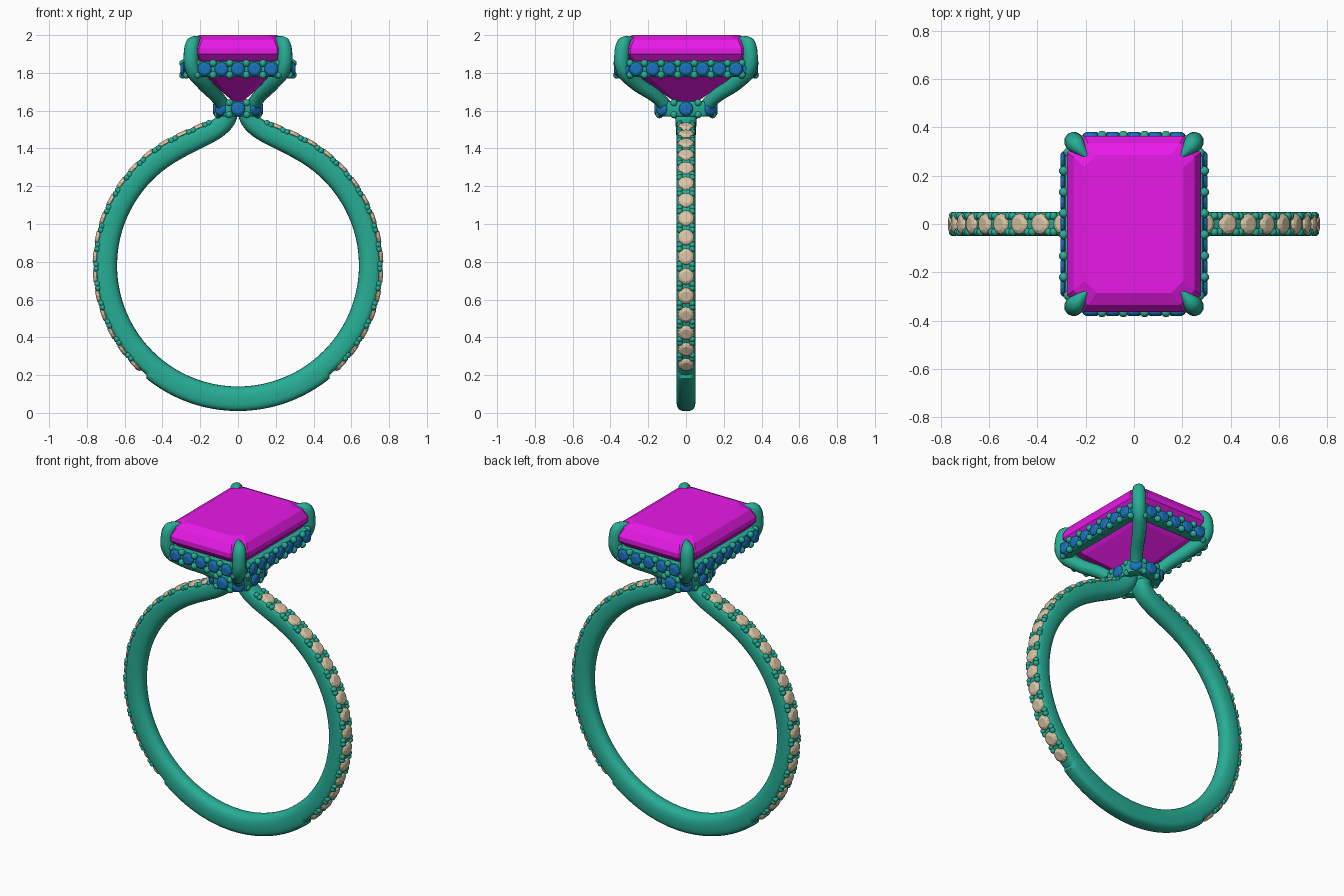
import bpy, bmesh
from math import sin, cos, pi, radians
from mathutils import Vector, Matrix

if "Cube" in bpy.data.objects:
    bpy.data.objects.remove(bpy.data.objects["Cube"])

def mat(name, c):
    m = bpy.data.materials.new(name)
    m.diffuse_color = (*c, 1)
    m.use_nodes = True
    m.node_tree.nodes["Principled BSDF"].inputs["Base Color"].default_value = m.diffuse_color
    return m

METAL = mat("green_metal", (0.02, 0.42, 0.30))
PINK = mat("magenta_gem", (0.80, 0.01, 0.80))
BLUE = mat("blue_gem", (0.01, 0.17, 0.50))
TAN = mat("tan_gem", (0.70, 0.56, 0.38))

def finish(name, bm, m, smooth=True):
    bmesh.ops.recalc_face_normals(bm, faces=bm.faces)
    me = bpy.data.meshes.new(name)
    bm.to_mesh(me)
    bm.free()
    me.materials.append(m)
    ob = bpy.data.objects.new(name, me)
    bpy.context.collection.objects.link(ob)
    if smooth:
        bpy.ops.object.select_all(action='DESELECT')
        ob.select_set(True)
        bpy.context.view_layer.objects.active = ob
        bpy.ops.object.shade_smooth_by_angle(angle=radians(40))
    return ob

def loft(bm, rings, closed=False):
    """Skin a list of equal-length point rings; cap the ends unless closed."""
    vs = [[bm.verts.new(p) for p in r] for r in rings]
    n = len(vs[0])
    pairs = list(zip(vs, vs[1:])) + ([(vs[-1], vs[0])] if closed else [])
    for a, b in pairs:
        for i in range(n):
            j = (i + 1) % n
            bm.faces.new((a[i], a[j], b[j], b[i]))
    if not closed:
        bm.faces.new(vs[0])
        bm.faces.new(vs[-1])

def octagon(hx, hy, c, z):
    q = [(hx, hy - c), (hx - c, hy), (c - hx, hy), (-hx, hy - c)]
    return [Vector((x, y, z)) for x, y in q + [(-x, -y) for x, y in q]]

def add_stone(bm, pos, normal, r):
    """Round faceted stone, table at pos facing along normal."""
    M = Matrix.Translation(pos) @ normal.to_track_quat('Z', 'Y').to_matrix().to_4x4()
    prof = [(0.6, 0), (0.88, -0.15), (1, -0.35), (1, -0.42), (0.1, -1.1)]
    loft(bm, [[M @ Vector((r * k * cos(i * pi / 6), r * k * sin(i * pi / 6), r * h))
               for i in range(12)] for k, h in prof])

def add_bead(bm, pos, r):
    bmesh.ops.create_icosphere(bm, subdivisions=2, radius=r, matrix=Matrix.Translation(pos))

# --- band path: circle running up into a curved shoulder (right half) ---
CZ, R = 0.78, 0.705
half = []
for i in range(153):
    a = radians(-90 + i)
    half.append(Vector((R * cos(a), 0, CZ + R * sin(a))))
p0 = half[-1]
t0 = Vector((-sin(radians(62)), 0, cos(radians(62))))
ctrl = [p0, p0 + t0 * 0.14, Vector((0.05, 0, 1.50)), Vector((0.045, 0, 1.60))]
for i in range(1, 25):
    t = i / 24
    w = [(1 - t) ** 3, 3 * t * (1 - t) ** 2, 3 * t * t * (1 - t), t ** 3]
    half.append(sum((c * k for c, k in zip(ctrl, w)), Vector()))
norms = []
for i in range(len(half)):
    d = half[min(i + 1, len(half) - 1)] - half[max(i - 1, 0)]
    norms.append(Vector((d.z, 0, -d.x)).normalized())
norms[0] = Vector((0, 0, -1))

def mirror(v):
    return Vector((-v.x, v.y, v.z))

# --- band: rounded section swept along the path, cut down where stones sit ---
def section(i, flip):
    p, n = half[i], norms[i]
    s = max(0, (i - 152) / 24)
    top = 0.065 if i < 40 else 0.05
    low = 0.065 - 0.02 * s
    pts = []
    for k in range(24):
        a = 2 * pi * k / 24
        c, q = cos(a), sin(a)
        e = 0.6 if q > 0 else 0.85
        y = (0.05 + 0.01 * s * s) * (1 if c > 0 else -1) * abs(c) ** e
        v = p + n * (top * q ** e if q > 0 else -low * abs(q) ** e) + Vector((0, y, 0))
        pts.append(mirror(v) if flip else v)
    return pts

bm = bmesh.new()
last = len(half) - 1
loft(bm, [section(i, True) for i in range(last, 0, -1)] + [section(i, False) for i in range(last + 1)])
finish("band", bm, METAL)

# --- pave stones and beads along both sides of the band ---
cum = [0]
for a, b in zip(half, half[1:]):
    cum.append(cum[-1] + (b - a).length)

def at(s):
    i = min(range(len(cum)), key=lambda k: abs(cum[k] - s))
    f = (s - cum[i]) / 0.0123
    j = min(i + 1, last)
    return half[i] + (half[j] - half[i]) * f, norms[i]

stones, beads = bmesh.new(), bmesh.new()
start, step, count = cum[46], 0.0975, 16
for k in range(count):
    p, n = at(start + k * step)
    q, m = at(start + (k + 0.5) * step)
    for f in (lambda v: v, mirror):
        add_stone(stones, f(p + n * 0.064), f(n), 0.044)
        for y in (-0.033, 0.033):
            for g in (-0.011, 0.011):
                t = Vector((-m.z, 0, m.x)) * g
                add_bead(beads, f(q + m * 0.045 + t + Vector((0, y, 0))), 0.017)
finish("band_stones", stones, TAN, False)
finish("band_beads", beads, METAL)

# --- stone-set rectangular frames: upper halo and lower gallery ---
def stone_frame(name, hx, hy, c, z, h, depth, nx, ny, gx, gy, r):
    bm = bmesh.new()
    ix, iy, ic = hx - depth, hy - depth, c * 0.6
    loft(bm, [octagon(hx, hy, c, z - h), octagon(hx, hy, c, z + h),
              octagon(ix, iy, ic, z + h), octagon(ix, iy, ic, z - h)], True)
    bmesh.ops.bevel(bm, geom=bm.edges[:], offset=0.01, segments=2, affect='EDGES', profile=0.5)
    finish(name, bm, METAL)
    X, Y = Vector((1, 0, 0)), Vector((0, 1, 0))
    spots = [(Vector((hx, (i - (ny - 1) / 2) * gy, z)), X) for i in range(ny)]
    spots.append((Vector((hx - c / 2, hy - c / 2, z)), (X + Y).normalized()))
    spots += [(Vector((-(i - (nx - 1) / 2) * gx, hy, z)), Y) for i in range(nx)]
    spots.append((Vector((c / 2 - hx, hy - c / 2, z)), (Y - X).normalized()))
    turn = Matrix.Rotation(pi, 3, 'Z')
    spots += [(turn @ p, turn @ n) for p, n in spots]
    st, be = bmesh.new(), bmesh.new()
    for (p, n), (q, m) in zip(spots, spots[1:] + spots[:1]):
        add_stone(st, p + n * 0.018, n, r)
        mid = (p + q) / 2 + (n + m).normalized() * 0.004
        for dz in (-0.031, 0.031):
            add_bead(be, mid + Vector((0, 0, dz)), 0.02)
    finish(name + "_stones", st, BLUE, False)
    finish(name + "_beads", be, METAL)

stone_frame("halo", 0.287, 0.362, 0.075, 1.82, 0.042, 0.055, 5, 7, 0.088, 0.088, 0.037)
stone_frame("gallery", 0.115, 0.15, 0.05, 1.61, 0.042, 0.05, 1, 1, 0.09, 0.09, 0.038)

# --- centre gem: emerald cut ---
bm = bmesh.new()
loft(bm, [octagon(0.205, 0.285, 0.05, 2.0), octagon(0.25, 0.335, 0.06, 1.975),
          octagon(0.277, 0.365, 0.07, 1.93), octagon(0.277, 0.365, 0.07, 1.90),
          octagon(0.19, 0.26, 0.05, 1.79), octagon(0.015, 0.05, 0.008, 1.64)])
finish("centre_gem", bm, PINK, False)

# --- four claws rising from the gallery and folding over the gem corners ---
CLAW = [(0.06, 0.09, 1.60, 0.9), (0.10, 0.14, 1.66, 0.9), (0.19, 0.275, 1.755, 1),
        (0.24, 0.332, 1.82, 1), (0.247, 0.338, 1.92, 1), (0.238, 0.327, 1.957, 0.92),
        (0.212, 0.297, 1.975, 0.5), (0.193, 0.275, 1.985, 0.1)]
for sx, sy, side in ((1, -1, "front_right"), (-1, -1, "front_left"), (1, 1, "back_right"), (-1, 1, "back_left")):
    cu = bpy.data.curves.new("claw_" + side, 'CURVE')
    cu.dimensions, cu.bevel_depth, cu.bevel_resolution = '3D', 0.04, 4
    cu.use_fill_caps = True
    sp = cu.splines.new('BEZIER')
    sp.bezier_points.add(len(CLAW) - 1)
    for bp, (x, y, z, r) in zip(sp.bezier_points, CLAW):
        bp.co = (x * sx, y * sy, z)
        bp.radius = r
        bp.handle_left_type = bp.handle_right_type = 'AUTO'
    sp.resolution_u = 5
    cu.materials.append(METAL)
    ob = bpy.data.objects.new("claw_" + side, cu)
    bpy.context.collection.objects.link(ob)
    bpy.ops.object.select_all(action='DESELECT')
    ob.select_set(True)
    bpy.context.view_layer.objects.active = ob
    bpy.ops.object.convert(target='MESH')
    bpy.ops.object.shade_smooth_by_angle(angle=radians(50))
